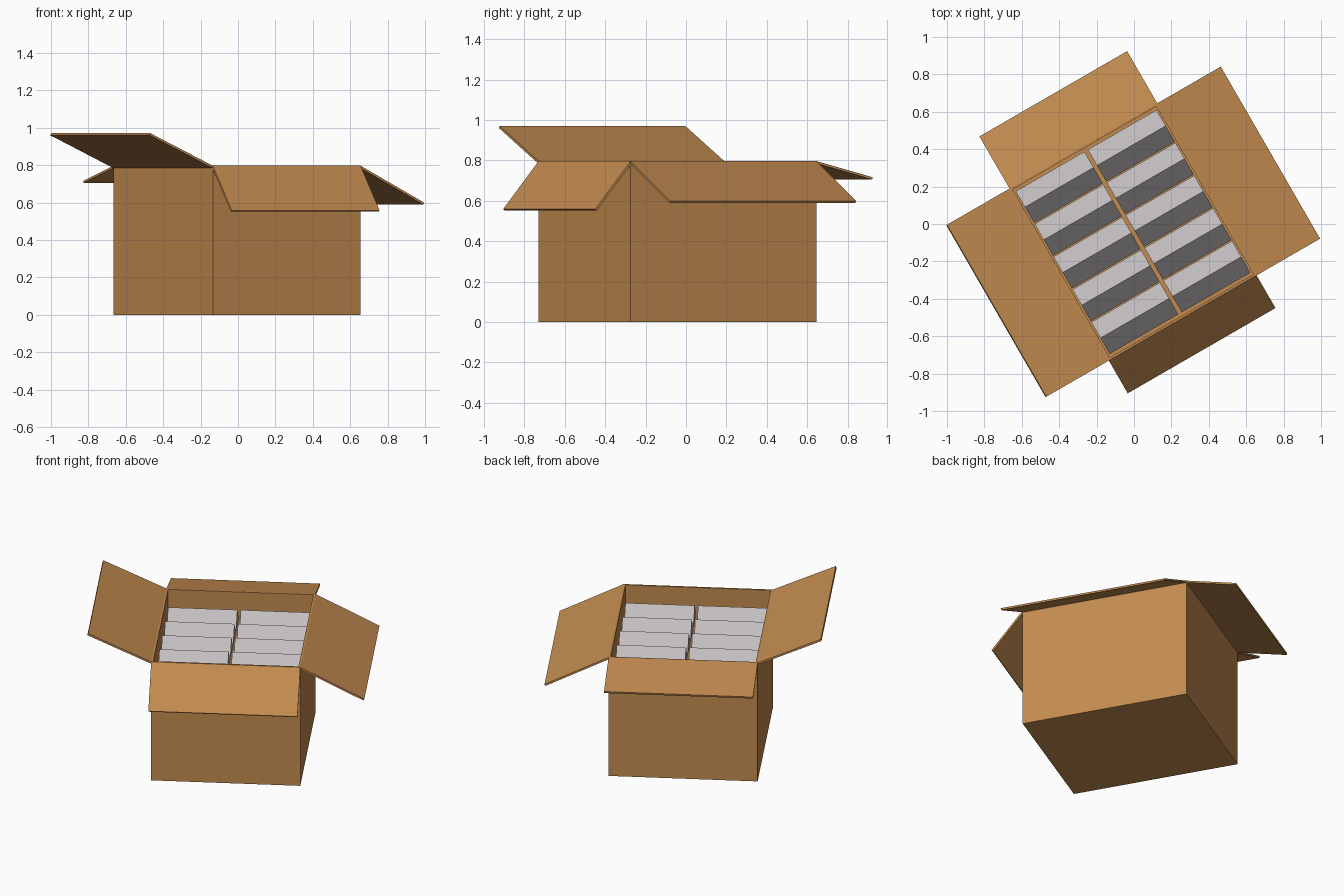
import bpy, bmesh
from math import radians
from mathutils import Matrix, Vector

if "Cube" in bpy.data.objects:
    bpy.data.objects.remove(bpy.data.objects["Cube"])

W, D, H, T = 0.912, 1.062, 0.797, 0.012     # box width, depth, height, board thickness
PLACE = Matrix.Translation((-0.005, -0.0425, 0)) @ Matrix.Rotation(radians(30), 4, 'Z')


def material(name, rgb):
    m = bpy.data.materials.new(name)
    m.diffuse_color = (*rgb, 1)
    m.use_nodes = True
    m.node_tree.nodes["Principled BSDF"].inputs["Base Color"].default_value = m.diffuse_color
    return m


card = material("cardboard", (0.55, 0.26, 0.08))
paper = material("light_grey", (0.56, 0.53, 0.54))


def prism(name, profile, length, mat, turn=0, shift=(0, 0)):
    """Extrude a (y, z) profile along x, centred, then turn it about z."""
    bm = bmesh.new()
    face = bm.faces.new([bm.verts.new((-length / 2, y, z)) for y, z in profile])
    ext = bmesh.ops.extrude_face_region(bm, geom=[face])
    verts = [g for g in ext["geom"] if isinstance(g, bmesh.types.BMVert)]
    bmesh.ops.translate(bm, verts=verts, vec=(length, 0, 0))
    bmesh.ops.recalc_face_normals(bm, faces=bm.faces)
    me = bpy.data.meshes.new(name)
    bm.to_mesh(me)
    bm.free()
    me.materials.append(mat)
    ob = bpy.data.objects.new(name, me)
    bpy.context.collection.objects.link(ob)
    ob.matrix_world = PLACE @ Matrix.Translation((*shift, 0)) @ Matrix.Rotation(radians(turn), 4, 'Z')
    return ob


def slab(a, b, t):
    """Thin board profile whose upper surface runs from a to b."""
    a, b = Vector(a), Vector(b)
    d = (b - a).normalized()
    n = Vector((d.y, -d.x)) * t
    return [a, b, b + n, a + n]


# Floor of the box
prism("box_floor", [(-D / 2, 0), (D / 2, 0), (D / 2, T), (-D / 2, T)], W, card)

# Walls and open flaps: name, turn, side length, distance to side, flap reach, flap rise
sides = [
    ("back", 0, W, D / 2, 0.322, -0.080),
    ("left", 90, D, W / 2, 0.386, 0.174),
    ("front", 180, W, D / 2, 0.202, -0.238),
    ("right", 270, D, W / 2, 0.392, -0.197),
]
for name, turn, length, dist, reach, rise in sides:
    prism(name + "_wall", [(dist - T, 0), (dist, 0), (dist, H), (dist - T, H)], length, card, turn)
    prism(name + "_flap", slab((dist, H), (dist + reach, H + rise), T), length, card, turn)

# Two columns of five ridged packs inside the box
ROWS, PITCH, RIDGE, DROP = 5, 0.202, 0.73, 0.105
half = PITCH / 2 - 0.003
for side, x in (("left", -0.2225), ("right", 0.2225)):
    for i in range(ROWS):
        y = (i - (ROWS - 1) / 2) * PITCH
        prism(f"{side}_pack_{i + 1}",
              [(-half, RIDGE - DROP), (half, RIDGE - DROP), (0, RIDGE)],
              0.424, paper, 0, (x, y))
